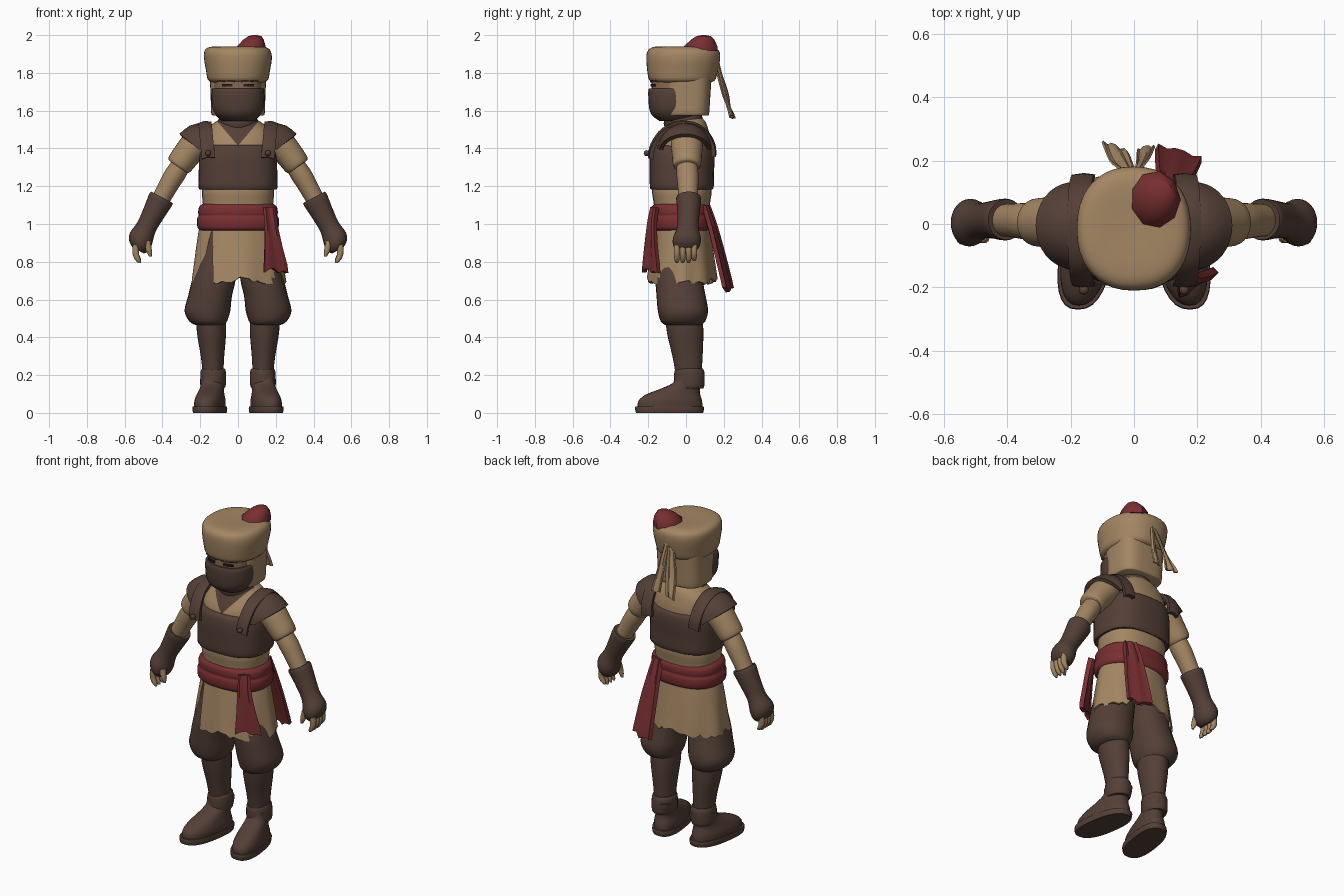
import bpy, bmesh, math, random
from mathutils import Vector

random.seed(4)


def material(name, rgb):
    m = bpy.data.materials.new(name)
    m.diffuse_color = (*rgb, 1)
    return m


TAN = material("tan cloth", (0.37, 0.24, 0.125))
BROWN = material("brown leather", (0.088, 0.050, 0.038))
RED = material("red cloth", (0.19, 0.028, 0.031))
SKIN = material("shaded skin", (0.25, 0.14, 0.08))
DARK = material("dark eyes", (0.02, 0.014, 0.012))


def finish(name, bm, mats, mirror=False):
    """Turn a bmesh into a smooth object with sharp creases."""
    bmesh.ops.recalc_face_normals(bm, faces=bm.faces)
    me = bpy.data.meshes.new(name)
    bm.to_mesh(me)
    bm.free()
    for m in mats:
        me.materials.append(m)
    for p in me.polygons:
        p.use_smooth = True
    me.set_sharp_from_angle(angle=math.radians(42))
    ob = bpy.data.objects.new(name, me)
    bpy.context.collection.objects.link(ob)
    if mirror:
        ob.modifiers.new("mirror", 'MIRROR').use_mirror_merge = False
    return ob


def smooth_path(rows, sub):
    """Catmull-Rom interpolation of equal-length tuples."""
    out = []
    for i in range(len(rows) - 1):
        a, b, c, d = (rows[max(0, min(len(rows) - 1, i + k))] for k in (-1, 0, 1, 2))
        for s in range(sub):
            t = s / sub
            out.append([0.5 * (2 * q + (r - p) * t + (2 * p - 5 * q + 4 * r - u) * t * t
                               + (3 * q - p - 3 * r + u) * t ** 3) for p, q, r, u in zip(a, b, c, d)])
    out.append(list(rows[-1]))
    return out


def loft_mesh(rings, n=28, power=2.0, sub=3, tilt=0, yaw=0):
    """Rings of (x, y, z, rx, ry), tilted about y and sheared outward toward the front."""
    bm = bmesh.new()
    ct, st = math.cos(math.radians(tilt)), math.sin(math.radians(tilt))
    loops = []
    for x, y, z, rx, ry in smooth_path(rings, sub):
        loop = []
        for k in range(n):
            a = 2 * math.pi * k / n
            c, s = math.cos(a), math.sin(a)
            u = rx * math.copysign(abs(c) ** (2 / power), c)
            v = ry * math.copysign(abs(s) ** (2 / power), s)
            loop.append(bm.verts.new((x + u * ct - (y + v) * yaw, y + v, z + u * st)))
        loops.append(loop)
    for a, b in zip(loops, loops[1:]):
        for k in range(n):
            bm.faces.new((a[k], a[(k + 1) % n], b[(k + 1) % n], b[k]))
    bm.faces.new(loops[0])
    bm.faces.new(loops[-1])
    return bm


def loft(name, mat, rings, mirror=False, **kw):
    return finish(name, loft_mesh(rings, **kw), [mat], mirror)


def sheet(name, mat, rows, thick=0.012, mirror=False):
    """Grid of points made into a thick cloth or leather plate."""
    bm = bmesh.new()
    g = [[bm.verts.new(p) for p in row] for row in rows]
    for a, b in zip(g, g[1:]):
        for k in range(len(a) - 1):
            bm.faces.new((a[k], a[k + 1], b[k + 1], b[k]))
    bmesh.ops.recalc_face_normals(bm, faces=bm.faces)
    bmesh.ops.solidify(bm, geom=bm.faces[:], thickness=thick)
    return finish(name, bm, [mat], mirror)


def ribbon(name, mat, path, thick=0.012, sub=4, wave=0.006, ragged=0.0):
    """Hanging strip: path of (x, y, z, half width x, half width y)."""
    rows = smooth_path(path, sub)
    grid = []
    for i, (x, y, z, wx, wy) in enumerate(rows):
        drop = ragged if i == len(rows) - 1 else 0
        grid.append([(x + wx * t, y + wy * t + wave * math.cos(t * 5), z - random.uniform(0, drop))
                     for t in (-1, -.6, -.2, .2, .6, 1)])
    return sheet(name, mat, grid, thick)


# --- boots, legs and trousers
loft("boot_sole", BROWN, [(.136, -.087, 0, .082, .178), (.136, -.087, .022, .085, .183),
     (.136, -.087, .035, .083, .18)], True, power=2.5, yaw=.15, sub=2)
loft("boot_foot", BROWN, [(.136, -.085, .03, .077, .172), (.136, -.083, .065, .077, .168),
     (.135, -.068, .098, .069, .143), (.134, -.03, .128, .062, .104), (.133, .012, .16, .06, .08),
     (.133, .02, .2, .062, .076)], True, power=2.3, yaw=.15)
loft("boot_cuff", BROWN, [(.133, .018, .13, .06, .074), (.132, .018, .15, .068, .08),
     (.131, .018, .215, .067, .08), (.131, .018, .235, .06, .07)], True)
loft("shin", BROWN, [(.132, .014, .2, .054, .068), (.135, .008, .3, .062, .08),
     (.14, -.004, .42, .077, .096), (.143, -.012, .52, .08, .1)], True)
loft("trouser_leg", BROWN, [(.15, -.015, .465, .075, .095), (.158, -.016, .485, .1, .118),
     (.162, -.016, .54, .121, .133), (.148, -.026, .62, .116, .13), (.127, -.036, .71, .115, .125),
     (.105, -.03, .85, .1, .12), (.095, -.025, 1, .09, .11)], True, power=2.2)

# --- slit skirt with torn hem
rows = []
for i in range(8):
    t = i / 7
    a0, a1 = -40 + 9 * t, 320 - 18 * t
    row = []
    for k in range(61):
        a = math.radians(a0 + (a1 - a0) * k / 60)
        f = 1 + .025 * t * math.sin(9 * a)
        z = 1.0 - .29 * t - .02 * t * abs(math.sin(a)) + (random.uniform(-.02, .014) if i == 7 else 0)
        row.append(((.2 + .05 * t ** .8) * f * math.sin(a),
                    -.02 - (.145 + .04 * t) * f * math.cos(a), z))
    rows.append(row)
sheet("skirt", TAN, rows, .012)

# --- torso
loft("waist_shirt", TAN, [(0, -.022, .98, .19, .14), (0, -.022, 1.1, .186, .148),
     (0, -.022, 1.17, .192, .158), (0, -.022, 1.22, .18, .15)], power=2.4)
loft("sash_belt", RED, [(0, -.025, .965, .195, .145), (0, -.025, .98, .214, .162),
     (0, -.025, 1.025, .217, .165), (0, -.025, 1.045, .208, .158), (0, -.025, 1.06, .211, .161),
     (0, -.025, 1.09, .206, .158), (0, -.025, 1.107, .186, .14)], power=2.4, n=40)
loft("chest_armour", BROWN, [(0, -.022, 1.185, .19, .15), (0, -.022, 1.19, .208, .168),
     (0, -.022, 1.27, .208, .17), (0, -.02, 1.35, .205, .172), (0, -.018, 1.405, .19, .165),
     (0, -.016, 1.418, .17, .148)], power=2.7, n=40)

# --- upper shirt with a V-shaped scarf opening
bm = loft_mesh([(0, -.015, 1.38, .19, .15), (0, -.01, 1.44, .195, .142), (0, 0, 1.5, .17, .118),
                (0, .004, 1.54, .12, .1), (0, .005, 1.56, .085, .08)], power=2.2, n=40)
for s in (1, -1):
    bmesh.ops.bisect_plane(bm, geom=bm.verts[:] + bm.edges[:] + bm.faces[:],
                           plane_co=(0, 0, 1.415), plane_no=(s, 0, -.85))
for f in bm.faces:
    c = f.calc_center_median()
    f.material_index = int(c.y < 0 and abs(c.x) < .85 * (c.z - 1.415))
finish("upper_shirt", bm, [TAN, BROWN])
loft("neck_scarf", BROWN, [(0, -.005, 1.49, .085, .1), (0, -.01, 1.53, .108, .108),
     (0, -.012, 1.56, .1, .1), (0, -.015, 1.6, .09, .09)])

# --- shoulder straps, studs and pauldrons
arch = smooth_path([(.158, -.196, 1.35), (.165, -.182, 1.42), (.172, -.125, 1.5), (.176, -.04, 1.535),
                    (.176, .04, 1.535), (.172, .11, 1.49), (.165, .15, 1.42), (.158, .156, 1.36)], 4)
sheet("shoulder_strap", BROWN, [[(x - .036, y, z + .002), (x, y * 1.03, z + .006), (x + .034, y, z - .006)]
                                for x, y, z in arch], .024, True)
bm = bmesh.new()
bmesh.ops.create_icosphere(bm, subdivisions=2, radius=.016)
bmesh.ops.translate(bm, verts=bm.verts, vec=(.158, -.208, 1.375))
finish("strap_stud", bm, [BROWN], True)
rows = []
for k in range(17):
    a = math.radians(-85 + 170 * k / 16)
    c, s = math.cos(a), math.sin(a)
    row = []
    for t in (0, .3, .6, .85, 1):
        row.append((.175 + t * (.02 + .115 * c), (.148 - .012 * t) * s - .005,
                    1.385 + (.142 - .05 * t + .025 * math.sin(t * math.pi)) * c))
    rows.append(row)
sheet("pauldron", BROWN, rows, .022, True)

# --- arms, gauntlets and fingers
loft("sleeve", TAN, [(.17, .005, 1.46, .07, .075), (.215, .005, 1.43, .08, .085),
     (.265, .005, 1.375, .075, .08), (.308, .005, 1.318, .07, .075), (.317, .005, 1.303, .06, .066)],
     True, tilt=35)
loft("forearm", TAN, [(.29, .005, 1.33, .05, .055), (.335, .008, 1.26, .055, .058),
     (.365, .01, 1.21, .052, .055), (.42, .012, 1.11, .047, .05)], True, tilt=30)
loft("gauntlet", BROWN, [(.402, .014, 1.14, .055, .056), (.406, .014, 1.135, .068, .066),
     (.44, .014, 1.07, .061, .06), (.484, .01, .985, .054, .056), (.513, .005, .925, .066, .074),
     (.525, .003, .885, .058, .07), (.528, .002, .86, .035, .05)], True, tilt=28)
for i, y in enumerate((-.048, -.017, .014, .043)):
    loft(f"finger_{i + 1}", TAN, [(.54, y, .89, .018, .017), (.542, y, .845, .017, .016),
         (.53, y, .81 + .008 * (i == 3), .015, .014), (.52, y, .793 + .01 * (i == 3), .006, .006)],
         True, n=10)
loft("thumb", TAN, [(.482, -.04, .91, .018, .018), (.472, -.045, .86, .016, .016),
     (.463, -.045, .828, .007, .007)], True, n=10)

# --- sash tails
ribbon("front_sash_tail", RED, [(.165, -.175, 1.09, .032, .014), (.175, -.19, 1.0, .035, .018),
       (.19, -.195, .88, .046, .028), (.205, -.195, .765, .062, .04)], .025, ragged=.025)
ribbon("back_sash_tail", RED, [(.12, .115, 1.1, .03, -.012), (.125, .148, 1.0, .042, -.015),
       (.135, .185, .86, .056, -.018), (.145, .232, .67, .068, -.02)], .022, ragged=.03)

# --- head, mask and eyes
loft("face", SKIN, [(0, -.06, 1.58, .1, .11), (0, -.06, 1.66, .125, .122), (0, -.06, 1.79, .125, .122)],
     power=2.3)
loft("face_mask", BROWN, [(0, -.05, 1.545, .085, .09), (0, -.058, 1.575, .118, .122),
     (0, -.062, 1.62, .138, .134), (0, -.064, 1.7, .141, .136), (0, -.064, 1.718, .134, .13)], power=2.3)
loft("head_wrap", TAN, [(0, .006, 1.575, .135, .112), (0, .006, 1.59, .142, .117),
     (0, .006, 1.68, .145, .123), (0, .006, 1.79, .15, .13)], power=3.2, n=40)
sheet("eye", DARK, [[(.03, -.187, z), (.06, -.181, z), (.085, -.168, z)] for z in (1.727, 1.741)],
      .008, True)
sheet("eyebrow", BROWN, [[(.02, -.19, z), (.06, -.184, z + .004), (.105, -.158, z + .002)]
                         for z in (1.75, 1.763)], .009, True)

# --- turban, its hanging tails and red cap
loft("turban", TAN, [(0, -.02, 1.75, .14, .155), (0, -.02, 1.765, .16, .176), (0, -.018, 1.81, .169, .187),
     (0, -.015, 1.87, .179, .195), (-.002, -.014, 1.91, .177, .192), (-.003, -.014, 1.932, .16, .172),
     (-.003, -.012, 1.94, .12, .13), (0, 0, 1.938, .04, .04)], power=2.25, n=40)
ribbon("turban_tail_left", TAN, [(-.015, .165, 1.85, .012, .006), (-.028, .187, 1.78, .018, .008),
       (-.048, .215, 1.68, .026, .012), (-.064, .25, 1.57, .033, -.012)], .008, ragged=.012)
ribbon("turban_tail_right", TAN, [(.012, .165, 1.85, .011, .003), (.02, .182, 1.78, .016, .003),
       (.03, .205, 1.68, .023, .004), (.038, .236, 1.58, .029, .006)], .008, ragged=.012)
loft("red_cap", RED, [(.066, .075, 1.915, .082, .092), (.068, .078, 1.94, .078, .09),
     (.08, .088, 1.975, .057, .064), (.088, .094, 1.994, .036, .04), (.088, .094, 2.0, .012, .012)],
     n=9, sub=1)
